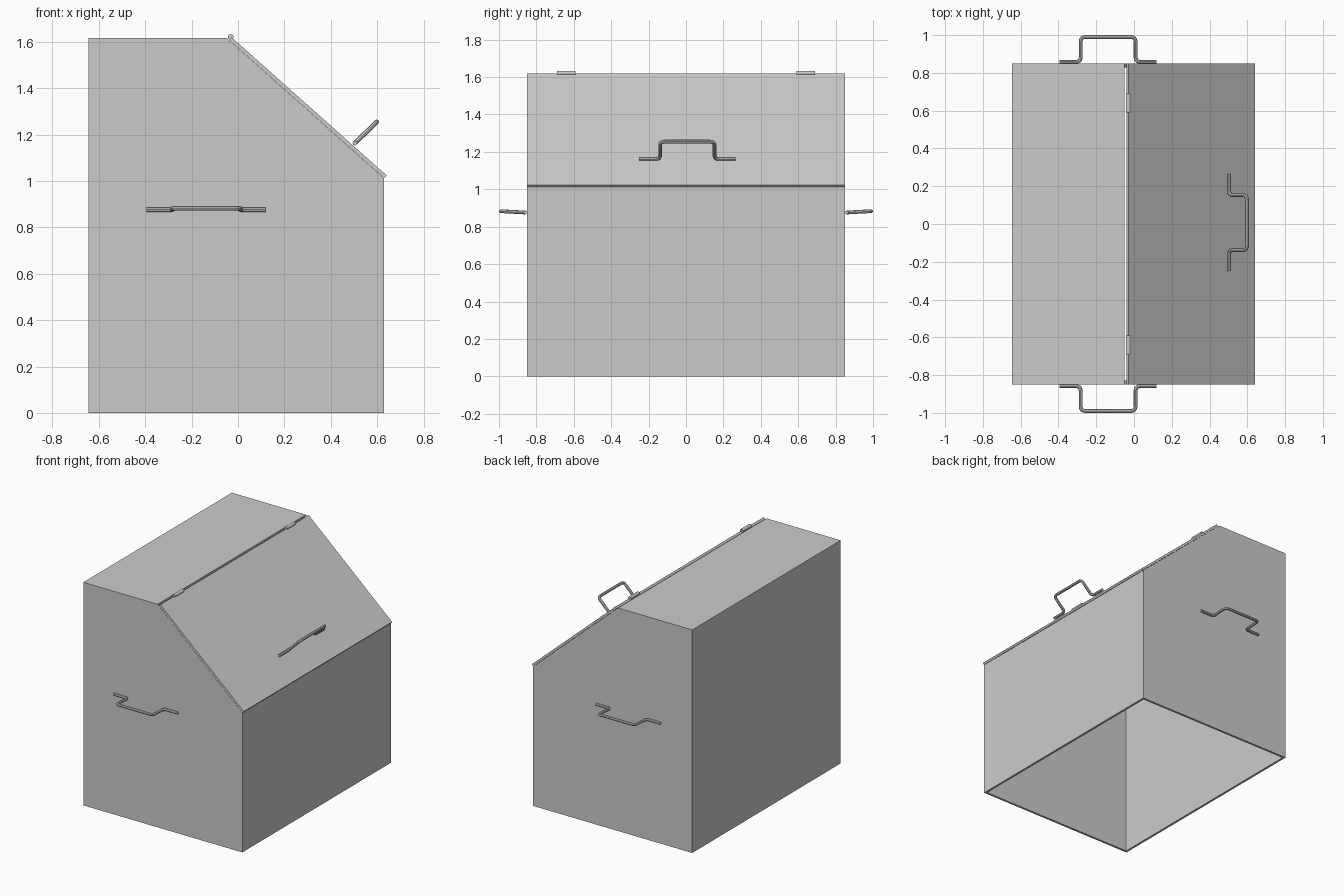
import bpy
import bmesh
import math
from mathutils import Vector

cube = bpy.data.objects.get("Cube")
if cube:
    bpy.data.objects.remove(cube, do_unlink=True)

grey = bpy.data.materials.new("plain grey")
grey.use_nodes = True
colour = (0.6, 0.6, 0.6, 1)
grey.diffuse_color = colour
grey.node_tree.nodes["Principled BSDF"].inputs["Base Color"].default_value = colour

HALF = 0.85      # half width along y
SHEET = 0.016    # sheet thickness


def prism(name, profile, y0, y1, open_sides=()):
    """Extrude an x-z profile along y, leaving out the listed profile sides."""
    bm = bmesh.new()
    front = [bm.verts.new((x, y0, z)) for x, z in profile]
    back = [bm.verts.new((x, y1, z)) for x, z in profile]
    bm.faces.new(front)
    bm.faces.new(back[::-1])
    n = len(profile)
    for i in range(n):
        if i not in open_sides:
            j = (i + 1) % n
            bm.faces.new((front[j], front[i], back[i], back[j]))
    bmesh.ops.recalc_face_normals(bm, faces=bm.faces)
    mesh = bpy.data.meshes.new(name)
    bm.to_mesh(mesh)
    bm.free()
    mesh.materials.append(grey)
    obj = bpy.data.objects.new(name, mesh)
    bpy.context.collection.objects.link(obj)
    return obj


def smooth(obj):
    bpy.ops.object.select_all(action="DESELECT")
    obj.select_set(True)
    bpy.context.view_layer.objects.active = obj
    bpy.ops.object.shade_smooth_by_angle(angle=math.radians(40))


def fillet(points, radius, steps=4):
    """Round the inner corners of a path."""
    path = [points[0]]
    for a, b, c in zip(points, points[1:], points[2:]):
        start = b + (a - b).normalized() * radius
        end = b + (c - b).normalized() * radius
        for i in range(steps + 1):
            t = i / steps
            path.append(start * (1 - t) ** 2 + b * 2 * t * (1 - t) + end * t * t)
    return path + [points[-1]]


def handle(name, centre, along, out):
    """Bent rod with two feet and a raised grip."""
    centre, along, out = Vector(centre), Vector(along), Vector(out)
    outline = [(-0.257, 0), (-0.145, 0), (-0.145, 1), (0.145, 1), (0.145, 0), (0.257, 0)]
    path = fillet([centre + along * u + out * v for u, v in outline], 0.025)
    curve = bpy.data.curves.new(name, "CURVE")
    curve.dimensions = "3D"
    curve.bevel_depth = 0.01
    curve.bevel_resolution = 2
    curve.use_fill_caps = True
    spline = curve.splines.new("POLY")
    spline.points.add(len(path) - 1)
    for point, co in zip(spline.points, path):
        point.co = (*co, 1)
    curve.materials.append(grey)
    obj = bpy.data.objects.new(name, curve)
    bpy.context.collection.objects.link(obj)
    bpy.ops.object.select_all(action="DESELECT")
    obj.select_set(True)
    bpy.context.view_layer.objects.active = obj
    bpy.ops.object.convert(target="MESH")
    smooth(bpy.context.object)


# Sheet body, open underneath and below the lid
body = prism("body", [(-0.645, 0), (0.63, 0), (0.63, 1.011), (-0.05, 1.617), (-0.645, 1.617)],
             -HALF, HALF, open_sides=(0, 2))
shell = body.modifiers.new("sheet thickness", "SOLIDIFY")
shell.thickness = SHEET
shell.offset = -1
shell.use_even_offset = True

# Sloping lid
top, tip = Vector((-0.028, 1.62)), Vector((0.641, 1.024))
slope = (tip - top).normalized()
inward = Vector((slope.y, -slope.x)) * SHEET
prism("lid", [top, tip, tip + inward, top + inward], -HALF, HALF)

# Hinge barrels
for side, y in (("front", -0.64), ("back", 0.64)):
    bpy.ops.mesh.primitive_cylinder_add(vertices=16, radius=0.012, depth=0.1,
                                        location=(-0.031, y, 1.621),
                                        rotation=(math.pi / 2, 0, 0))
    hinge = bpy.context.object
    hinge.name = side + "_hinge"
    hinge.data.materials.append(grey)
    smooth(hinge)

# Carrying handles and lid handle
for side, s in (("front", -1), ("back", 1)):
    handle(side + "_handle", (-0.137, s * 0.859, 0.876), (1, 0, 0), (0, s * 0.131, 0.007))
handle("lid_handle", (0.504, 0.007, 1.163), (0, 1, 0), (0.094, 0, 0.092))
